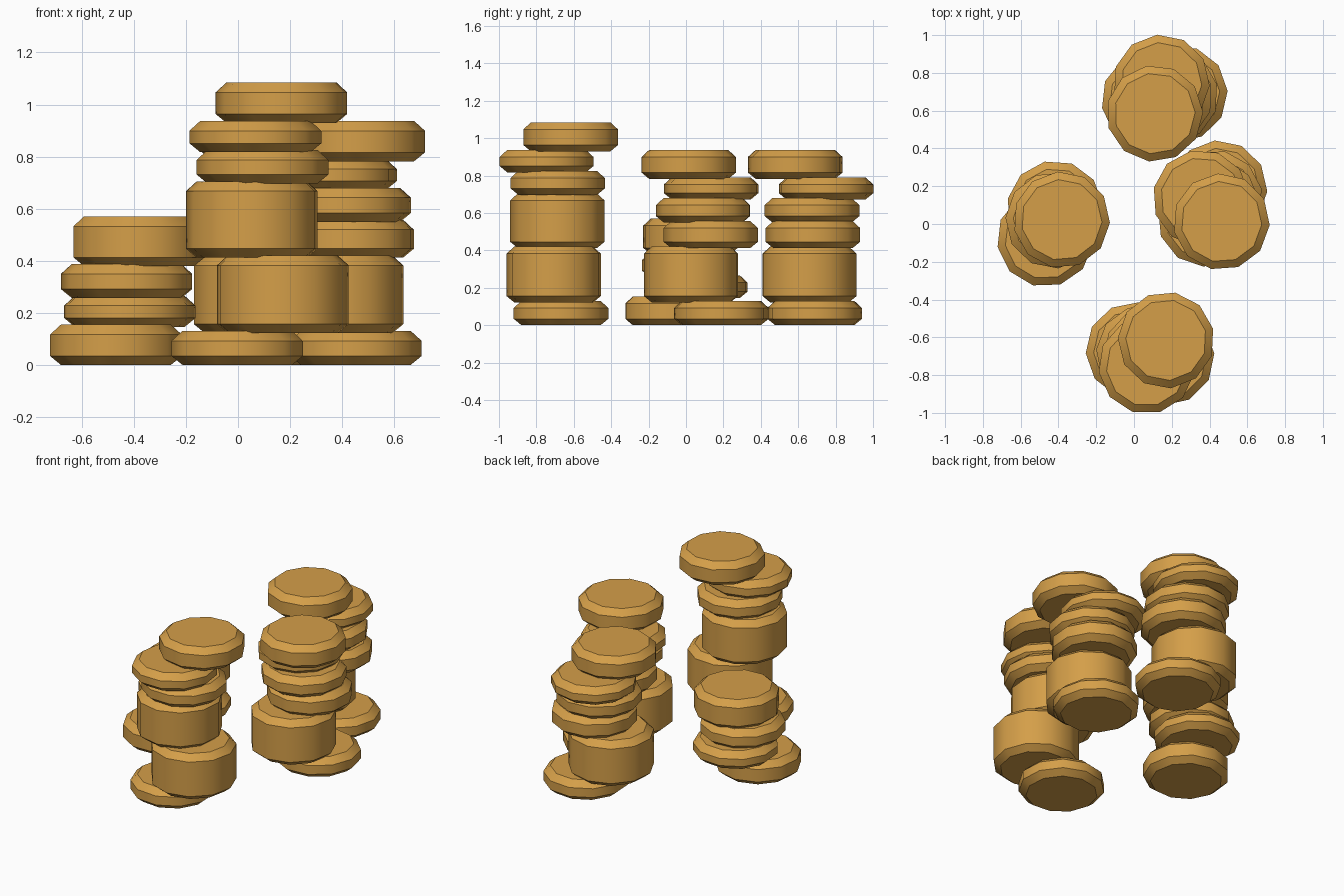
import bpy, bmesh, math, random

if "Cube" in bpy.data.objects:
    bpy.data.objects.remove(bpy.data.objects["Cube"])

random.seed(4)
SIDES = 11
RADIUS = 0.256
INSET = 0.042

gold = bpy.data.materials.new("ochre gold")
gold.diffuse_color = (0.66, 0.345, 0.066, 1)
gold.use_nodes = True
gold.node_tree.nodes["Principled BSDF"].inputs["Base Color"].default_value = gold.diffuse_color


def disc(name, x, y, z0, z1):
    """Low-poly coin with chamfered rims, from z0 to z1."""
    profile = [(RADIUS - INSET, z0), (RADIUS, z0 + 0.034),
               (RADIUS, z1 - 0.038), (RADIUS - INSET, z1)]
    turn = random.uniform(0, 2 * math.pi)
    bm = bmesh.new()
    rings = []
    for r, z in profile:
        rings.append([bm.verts.new((r * math.cos(turn + 2 * math.pi * i / SIDES),
                                    r * math.sin(turn + 2 * math.pi * i / SIDES), z - z0))
                      for i in range(SIDES)])
    for a, b in zip(rings, rings[1:]):
        for i in range(SIDES):
            j = (i + 1) % SIDES
            bm.faces.new((a[i], a[j], b[j], b[i]))
    bm.faces.new(rings[-1])
    bm.faces.new(rings[0][::-1])
    mesh = bpy.data.meshes.new(name)
    bm.to_mesh(mesh)
    bm.free()
    mesh.materials.append(gold)
    # round the sides, keep the rims crisp
    mesh.shade_smooth()
    mesh.set_sharp_from_angle(angle=math.radians(37))
    ob = bpy.data.objects.new(name, mesh)
    ob.location = (x, y, z0)
    bpy.context.collection.objects.link(ob)


# each stack, bottom to top: (x, y, top height)
stacks = {
    "front_stack": [(0.0, -0.67, 0.13), (0.17, -0.705, 0.42), (0.055, -0.685, 0.705),
                    (0.095, -0.69, 0.825), (0.067, -0.75, 0.937), (0.17, -0.615, 1.085)],
    "back_stack": [(0.24, 0.69, 0.13), (0.083, 0.657, 0.42), (0.19, 0.68, 0.557),
                   (0.16, 0.675, 0.68), (0.145, 0.747, 0.79), (0.11, 0.585, 0.937)],
    "right_stack": [(0.45, 0.187, 0.13), (0.38, 0.03, 0.42), (0.425, 0.135, 0.557),
                    (0.41, 0.095, 0.68), (0.355, 0.137, 0.79), (0.463, 0.012, 0.937)],
    "left_stack": [(-0.47, -0.077, 0.154), (-0.418, 0.08, 0.265),
                   (-0.425, 0.02, 0.387), (-0.383, 0.022, 0.57)],
}

for stack, coins in stacks.items():
    bottom = 0.0
    for n, (x, y, top) in enumerate(coins, 1):
        disc(f"{stack}_coin_{n}", x, y, bottom, top)
        bottom = top - 0.008
